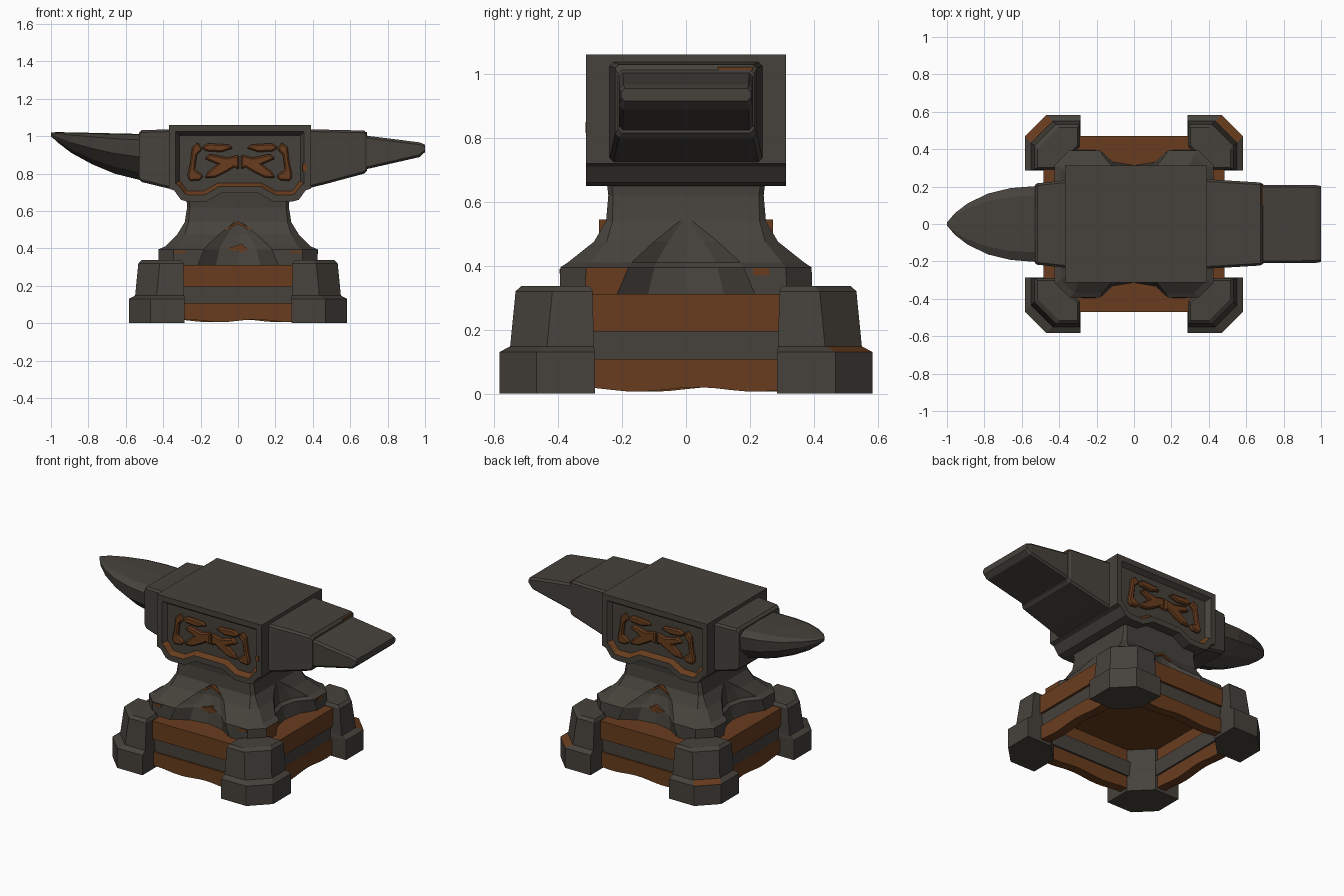
import bpy, bmesh, math

old = bpy.data.objects.get("Cube")
if old:
    bpy.data.objects.remove(old)


def material(name, rgb):
    m = bpy.data.materials.new(name)
    m.use_nodes = True
    m.diffuse_color = (*rgb, 1)
    bsdf = next(n for n in m.node_tree.nodes if n.type == 'BSDF_PRINCIPLED')
    bsdf.inputs["Base Color"].default_value = (*rgb, 1)
    return m


IRON = material("dark_iron", (0.061, 0.054, 0.045))
RUST = material("rust_brown", (0.138, 0.046, 0.013))


def finish(bm, name, mats, bevel=0):
    bmesh.ops.recalc_face_normals(bm, faces=bm.faces)
    me = bpy.data.meshes.new(name)
    bm.to_mesh(me)
    bm.free()
    for m in mats:
        me.materials.append(m)
    ob = bpy.data.objects.new(name, me)
    bpy.context.collection.objects.link(ob)
    if bevel:
        mod = ob.modifiers.new("worn_edges", 'BEVEL')
        mod.width, mod.segments = bevel, 1
        mod.limit_method, mod.angle_limit = 'ANGLE', math.radians(40)
    return ob


def loft(rings):
    """Skin a list of equal-length point rings and cap both ends."""
    bm = bmesh.new()
    loops = [[bm.verts.new(p) for p in r] for r in rings]
    n = len(rings[0])
    for a, b in zip(loops, loops[1:]):
        for i in range(n):
            j = (i + 1) % n
            bm.faces.new((a[i], a[j], b[j], b[i]))
    bm.faces.new(loops[0])
    bm.faces.new(loops[-1])
    return bm


def slab(pts, y0, y1):
    """Extrude an x-z outline between two y positions."""
    return loft([[(x, y, z) for x, z in pts] for y in (y0, y1)])


# Main block with a sunken panel on the front and back
half = [(0.38, 1.06), (0.38, 0.72), (0.352, 0.71), (0.315, 0.66), (0.28, 0.65), (0.18, 0.65), (0.10, 0.695)]
outline = half + [(-x, z) for x, z in reversed(half)]
bm = slab([(x + 0.01, z) for x, z in outline], -0.312, 0.312)
bmesh.ops.recalc_face_normals(bm, faces=bm.faces)
panels = [f for f in bm.faces if abs(f.normal.y) > 0.9]
bmesh.ops.inset_individual(bm, faces=panels, thickness=0.036, use_even_offset=True)
lip = bmesh.ops.inset_individual(bm, faces=panels, thickness=0.02, depth=-0.03, use_even_offset=True)
for f in lip["faces"]:
    if f not in panels and f.calc_center_median().z < 0.78:
        f.material_index = 1
finish(bm, "anvil_body", [IRON, RUST])

# Raised scroll ornaments in the panels
scrolls = {
    "side_scroll": [(0.28, 0.79), (0.27, 0.76), (0.21, 0.765), (0.195, 0.79), (0.24, 0.82),
                    (0.23, 0.90), (0.20, 0.93), (0.225, 0.968), (0.255, 0.94), (0.265, 0.86)],
    "top_scroll": [(0.035, 0.935), (0.10, 0.915), (0.18, 0.92), (0.205, 0.94), (0.17, 0.962), (0.06, 0.955)],
    "centre_scroll": [(0.005, 0.82), (0.03, 0.835), (0.07, 0.81), (0.13, 0.78), (0.19, 0.775), (0.17, 0.81),
                      (0.12, 0.85), (0.19, 0.88), (0.16, 0.905), (0.07, 0.885), (0.005, 0.90)],
}
for side in (-1, 1):
    for flip in (-1, 1):
        for name, pts in scrolls.items():
            pts = [(flip * x + 0.01, z) for x, z in pts]
            finish(slab(pts, side * 0.27, side * 0.302), name, [RUST], 0.008)


def block_ring(x, hy, low, high, c=0.012):
    return [(x, s * y, z) for s, y, z in (
        (-1, hy, low + c), (-1, hy, high - c), (-1, hy - c, high), (1, hy - c, high),
        (1, hy, high - c), (1, hy, low + c), (1, hy - c, low), (-1, hy - c, low))]


# Stepped shoulders and the flat heel
blocks = {
    "left_shoulder": [(0.37, 0.24, 0.72, 1.037), (0.46, 0.235, 0.742, 1.035),
                      (0.675, 0.222, 0.80, 1.03), (0.69, 0.213, 0.815, 1.012)],
    "right_shoulder": [(-0.35, 0.235, 0.715, 1.037), (-0.515, 0.218, 0.755, 1.032), (-0.53, 0.21, 0.77, 1.018)],
    "heel": [(0.67, 0.21, 0.82, 1.005), (0.97, 0.208, 0.888, 0.967), (1.0, 0.203, 0.915, 0.955)],
}
for name, steps in blocks.items():
    finish(loft([block_ring(*s) for s in steps]), name, [IRON])

# Pointed horn with a flat top and a keeled underside
section = [(0, 1), (0.75, 0.98), (1, 0.87), (0.94, 0.5), (0.55, 0.17), (0, 0)]
section += [(-u, v) for u, v in section[-2:0:-1]]
horn = [(-0.52, 0.203, 0.765, 1.012), (-0.66, 0.192, 0.80, 1.015), (-0.78, 0.163, 0.85, 1.018),
        (-0.89, 0.11, 0.91, 1.02), (-0.96, 0.056, 0.963, 1.022), (-1.0, 0.008, 1.0, 1.02)]
finish(loft([[(x, u * w, lo + v * (hi - lo)) for u, v in section] for x, w, lo, hi in horn]), "horn", [IRON])


# Flared waist, with a pointed hollow arch between the corner feet
def waist_ring(z, hx, hy, notch, width, c):
    ring = []
    for k in range(4):
        along, out = (hx, hy) if k % 2 == 0 else (hy, hx)
        side = [(-along + c, 0), (-width, 0), (-width * 0.55, 0.75), (0, 1),
                (width * 0.55, 0.75), (width, 0), (along - c, 0)]
        for a, d in side:
            x, y = a, -out + d * notch
            for _ in range(k):
                x, y = -y, x
            ring.append((x, y, z))
    return ring


levels = [(0.30, 0.425, 0.395, 0.08, 0.22, 0.08), (0.395, 0.425, 0.393, 0.10, 0.18, 0.08),
          (0.41, 0.39, 0.37, 0.085, 0.17, 0.07), (0.475, 0.325, 0.288, 0.03, 0.10, 0.04),
          (0.54, 0.285, 0.25, 0, 0.02, 0.02), (0.62, 0.272, 0.243, 0, 0.02, 0.015),
          (0.72, 0.28, 0.255, 0, 0.02, 0.015)]
bm = loft([waist_ring(*v) for v in levels])
bmesh.ops.recalc_face_normals(bm, faces=bm.faces)
for f in bm.faces:
    c = f.calc_center_median()
    if f.normal.x > 0.9 and c.y < -0.2 and c.z < 0.39:
        f.material_index = 1
finish(bm, "waist", [IRON, RUST])

# Rust accents on the front and back arches
leaf = [(-0.07, 0.40), (-0.02, 0.41), (0.02, 0.425), (0.03, 0.41), (0.08, 0.395), (0.02, 0.38), (-0.03, 0.388)]
peak = [(-0.075, 0.50), (0, 0.545), (0.075, 0.50), (0.055, 0.50), (0, 0.53), (-0.055, 0.50)]
for s in (-1, 1):
    finish(slab(leaf, s * 0.26, s * 0.305), "arch_leaf", [RUST])
    finish(slab(peak, s * 0.24, s * 0.272), "arch_peak", [RUST])


# Small rust chips on worn edges
def chip(name, x, y, z):
    finish(slab([(x[0], z[0]), (x[1], z[0]), (x[1], z[1]), (x[0], z[1])], *y), name, [RUST])


chip("shoulder_chip", (0.682, 0.69), (0.10, 0.21), (1.01, 1.022))
chip("panel_chip", (0.345, 0.37), (-0.314, -0.309), (0.815, 0.85))
for s in (-1, 1):
    chip("foot_chip", (s * 0.28, s * 0.34), (-0.396, -0.39), (0.375, 0.39))
chip("side_foot_chip", (0.42, 0.428), (0.21, 0.26), (0.37, 0.393))

# Plinth deck under the waist
deck = [(0.47, 0.33), (0.33, 0.455), (-0.33, 0.455), (-0.47, 0.33)]
deck += [(-x, -y) for x, y in deck]
finish(loft([[(x, y, z) for x, y in deck] for z in (0.285, 0.312)]), "deck", [RUST])


# Plinth rails: rust boards above and below an iron band
def rail(name, low, high, depth, mat, wave=0):
    steps = 14
    for k in range(4):
        out = (0.47 if k % 2 == 0 else 0.485) - depth
        xs = [-0.33 + 0.66 * i / steps for i in range(steps + 1)]
        pts = [(x, low + wave * (1 + math.sin(x * 17 + k))) for x in xs] if wave else [(-0.33, low), (0.33, low)]
        ob = finish(slab(pts + [(0.33, high), (-0.33, high)], -out, -out + 0.06), name, [mat])
        ob.rotation_euler.z = k * math.pi / 2


rail("upper_board", 0.195, 0.312, 0, RUST)
rail("iron_band", 0.10, 0.20, 0.015, IRON)
rail("lower_board", 0.006, 0.108, 0.004, RUST, 0.007)


# Chamfered corner posts with a wide foot
def post_ring(z, outer, inner, sx, sy):
    c, ci = 0.115, 0.12
    pts = [(inner, outer), (outer - c, outer), (outer, outer - c),
           (outer, inner), (inner + ci, inner), (inner, inner + ci)]
    return [(sx * x, sy * y, z) for x, y in pts]


profile = [(0, 0.583, 0.285), (0.13, 0.583, 0.285), (0.148, 0.55, 0.288),
           (0.32, 0.533, 0.292), (0.337, 0.515, 0.302)]
for sx in (-1, 1):
    for sy in (-1, 1):
        name = ("front" if sy < 0 else "back") + ("_left" if sx > 0 else "_right") + "_post"
        bm = loft([post_ring(z, o, i, sx, sy) for z, o, i in profile])
        # rust on the ledge of the outer chamfer of the back feet
        for f in bm.faces:
            c = f.calc_center_median()
            if sy > 0 and 0.13 < c.z < 0.148 and abs(c.x) > 0.48 and c.y > 0.48:
                f.material_index = 1
        finish(bm, name, [IRON, RUST])
